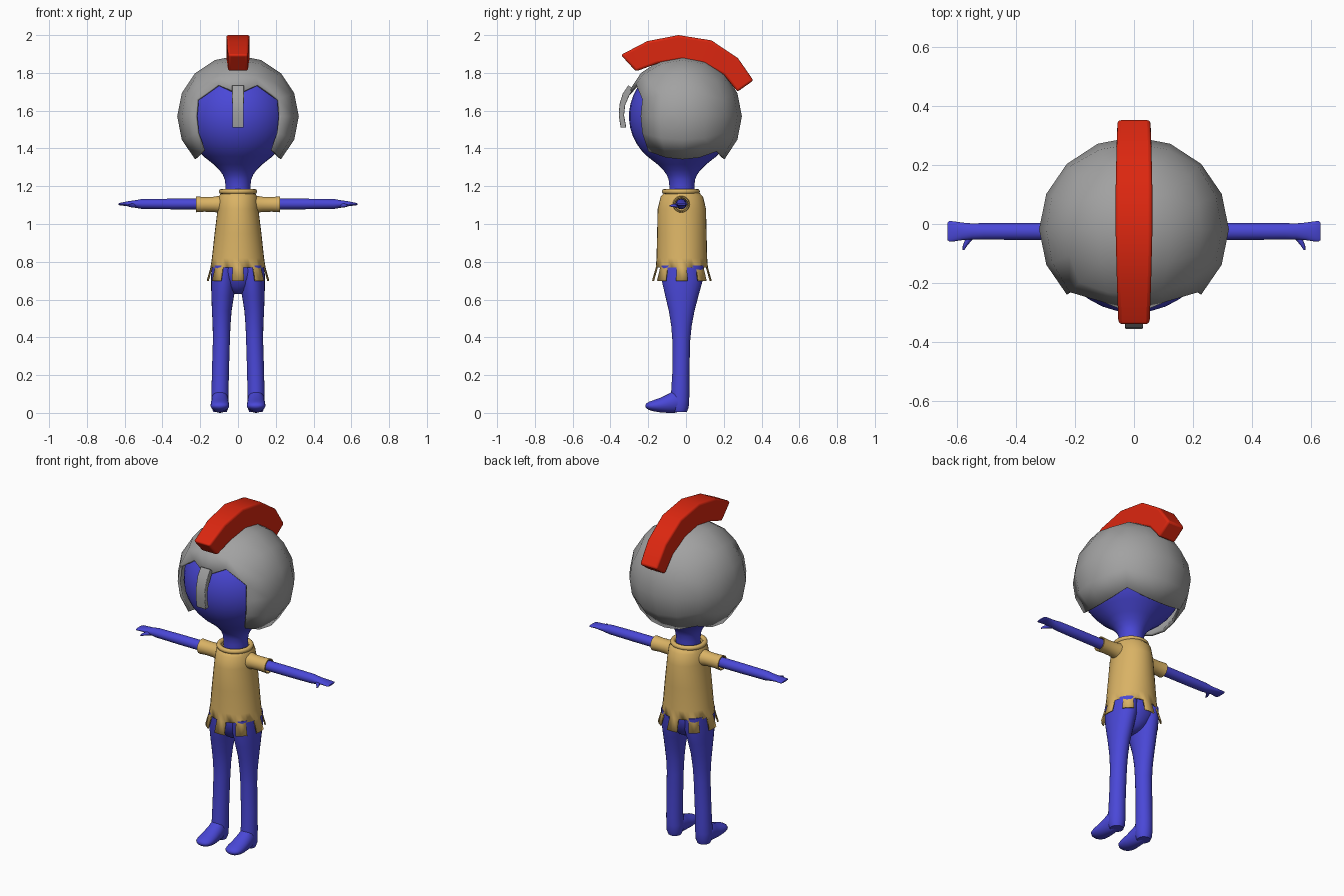
import bpy, bmesh, math
from mathutils import Vector

cube = bpy.data.objects.get("Cube")
if cube:
    bpy.data.objects.remove(cube, do_unlink=True)


def material(name, rgb):
    m = bpy.data.materials.new(name)
    m.use_nodes = True
    m.diffuse_color = (*rgb, 1)
    m.node_tree.nodes["Principled BSDF"].inputs["Base Color"].default_value = (*rgb, 1)
    return m


BLUE = material("blue skin", (0.068, 0.064, 0.68))
GREY = material("helmet grey", (0.36, 0.36, 0.36))
RED = material("crest red", (0.72, 0.02, 0.005))
TAN = material("tunic tan", (0.70, 0.45, 0.13))


def finish(name, bm, mat, mirror=False, thick=0, bevel=0, angle=40):
    bmesh.ops.recalc_face_normals(bm, faces=bm.faces)
    me = bpy.data.meshes.new(name)
    bm.to_mesh(me)
    bm.free()
    me.materials.append(mat)
    me.polygons.foreach_set("use_smooth", [True] * len(me.polygons))
    me.set_sharp_from_angle(angle=math.radians(angle))
    ob = bpy.data.objects.new(name, me)
    bpy.context.scene.collection.objects.link(ob)
    if thick:
        s = ob.modifiers.new("thickness", 'SOLIDIFY')
        s.thickness, s.offset = thick, -1
    if bevel:
        b = ob.modifiers.new("soft edges", 'BEVEL')
        b.width, b.segments = bevel, 3
    if mirror:
        ob.modifiers.new("mirror", 'MIRROR')
    return ob


def skin(name, rings, mat, caps=True, skip=None, **kw):
    """Join equal-length rings of points into a surface."""
    bm = bmesh.new()
    vs = [[bm.verts.new(p) for p in r] for r in rings]
    n = len(rings[0])
    for j in range(len(vs) - 1):
        for i in range(n):
            if skip and skip(j, i):
                continue
            k = (i + 1) % n
            bm.faces.new((vs[j][i], vs[j][k], vs[j + 1][k], vs[j + 1][i]))
    if caps:
        bm.faces.new(vs[0])
        bm.faces.new(vs[-1])
    return finish(name, bm, mat, **kw)


def loft(name, axis, rings, mat, n=24, **kw):
    """Ellipse rings (position, centre a, centre b, radius a, radius b) along an axis."""
    out = []
    for t, a, b, ra, rb in rings:
        ring = []
        for i in range(n):
            w = 2 * math.pi * i / n
            p = [a + ra * math.cos(w), b + rb * math.sin(w)]
            p.insert(axis, t)
            ring.append(p)
        out.append(ring)
    return skin(name, out, mat, **kw)


X, Y, Z = 0, 1, 2
CY = -0.025   # depth of the body's centre line

# Head and neck: one turned shape
R = 0.28
ball = [(1.57 + R * math.cos(w), R * math.sin(w))
        for w in (math.radians(d) for d in range(4, 148, 9))]
neck = [(1.315, 0.128), (1.285, 0.098), (1.26, 0.08), (1.235, 0.07), (1.2, 0.066), (1.12, 0.066)]
loft("head_and_neck", Z, [(z, 0, CY + 0.003, r, r) for z, r in ball + neck], BLUE, n=32)

# Helmet: rounded cube, open underneath and at the face
bm = bmesh.new()
bmesh.ops.create_cube(bm, size=2)
bmesh.ops.subdivide_edges(bm, edges=bm.edges[:], cuts=3, use_grid_fill=True)
opening = []
for f in bm.faces:
    c = f.calc_center_median()
    if c.z < -0.99 or (c.y < -0.99 and c.z < 0.5):
        opening.append(f)
bmesh.ops.delete(bm, geom=opening, context='FACES')
for v in bm.verts:
    if v.co.y < -0.99 and abs(abs(v.co.x) - 0.5) < 0.01 and abs(v.co.z - 0.5) < 0.01:
        v.co.z = 0.75    # arched brow
    d = Vector([math.tan(c * math.pi / 4) for c in v.co]).normalized()
    v.co = Vector((d.x * 0.322, d.y * 0.314 - 0.018, d.z * 0.322 + 1.57))
finish("helmet", bm, GREY, thick=0.015)


def strip(name, sections, mat, **kw):
    """Rectangular sections (outer y, z, inner y, z, half width)."""
    skin(name, [[(-w, oy, oz), (w, oy, oz), (w, iy, iz), (-w, iy, iz)]
                for oy, oz, iy, iz, w in sections], mat, **kw)


# Nose guard
strip("nose_guard", [
    (-0.305, 1.735, -0.28, 1.715, 0.032), (-0.335, 1.69, -0.30, 1.68, 0.032),
    (-0.352, 1.635, -0.322, 1.63, 0.03), (-0.356, 1.575, -0.328, 1.575, 0.03),
    (-0.346, 1.51, -0.316, 1.51, 0.03)], GREY, bevel=0.004)

# Crest
strip("helmet_crest", [
    (-0.345, 1.895, -0.265, 1.808, 0.053), (-0.205, 1.968, -0.15, 1.85, 0.058),
    (-0.04, 2.0, -0.03, 1.87, 0.062), (0.135, 1.972, 0.09, 1.85, 0.062),
    (0.275, 1.878, 0.20, 1.79, 0.059), (0.357, 1.76, 0.272, 1.70, 0.056)],
    RED, bevel=0.012)

# Tunic with a notched hem
profile = [(1.172, 0.07, 0.07), (1.168, 0.088, 0.09), (1.145, 0.102, 0.112),
           (1.08, 0.108, 0.128), (0.95, 0.124, 0.131), (0.82, 0.138, 0.134),
           (0.77, 0.146, 0.138), (0.70, 0.166, 0.158)]
loft("tunic", Z, [(z, 0, CY + 0.003, a, b) for z, a, b in profile], TAN, n=32, caps=False,
     skip=lambda j, i: j == len(profile) - 2 and ((i + 1) // 2) % 2 == 1, thick=0.008)

# Collar
bpy.ops.mesh.primitive_torus_add(major_radius=0.087, minor_radius=0.014, major_segments=32,
                                 minor_segments=8, location=(0, CY - 0.002, 1.172))
collar = bpy.context.object
collar.name = "collar"
collar.data.materials.append(TAN)
bpy.ops.object.shade_smooth()

# Sleeves, hollow at the cuff
loft("sleeves", X, [(x, CY, 1.104, r, r) for x, r in (
    (0.05, 0.052), (0.10, 0.045), (0.13, 0.04), (0.18, 0.039), (0.222, 0.042),
    (0.222, 0.036), (0.19, 0.032))], TAN, mirror=True)

# Arms and flat hands
loft("arms", X, [(x, CY, z, a, b) for x, z, a, b in (
    (0.12, 1.106, 0.03, 0.028), (0.35, 1.106, 0.029, 0.028), (0.51, 1.106, 0.028, 0.026),
    (0.55, 1.106, 0.027, 0.019), (0.585, 1.107, 0.03, 0.013), (0.61, 1.106, 0.034, 0.009),
    (0.626, 1.105, 0.035, 0.007), (0.632, 1.105, 0.03, 0.004))], BLUE, mirror=True)
loft("thumbs", Y, [
    (-0.035, 0.545, 1.10, 0.022, 0.013), (-0.055, 0.562, 1.098, 0.012, 0.01),
    (-0.075, 0.574, 1.097, 0.007, 0.007), (-0.088, 0.578, 1.096, 0.003, 0.003)],
    BLUE, n=12, mirror=True)

# Hips
loft("hips", Z, [(z, 0, CY + 0.005, a, b) for z, a, b in (
    (0.63, 0.02, 0.035), (0.645, 0.05, 0.062), (0.67, 0.085, 0.085),
    (0.71, 0.122, 0.106), (0.75, 0.138, 0.116), (0.85, 0.125, 0.115))], BLUE)

# Legs
loft("legs", Z, [(z, x, y, a, b) for z, x, y, a, b in (
    (0.78, 0.072, -0.02, 0.068, 0.114), (0.70, 0.076, -0.02, 0.067, 0.108),
    (0.62, 0.081, -0.022, 0.06, 0.088), (0.54, 0.086, -0.023, 0.052, 0.068),
    (0.46, 0.087, -0.024, 0.047, 0.054), (0.38, 0.088, -0.025, 0.045, 0.047),
    (0.22, 0.093, -0.027, 0.045, 0.045), (0.12, 0.095, -0.03, 0.045, 0.048),
    (0.07, 0.095, -0.032, 0.046, 0.049), (0.03, 0.095, -0.032, 0.045, 0.046),
    (0.006, 0.095, -0.032, 0.036, 0.037))], BLUE, mirror=True)

# Feet
loft("feet", Y, [(y, 0.096, z, a, b) for y, z, a, b in (
    (0.005, 0.045, 0.02, 0.025), (-0.02, 0.055, 0.04, 0.045), (-0.06, 0.06, 0.046, 0.06),
    (-0.09, 0.051, 0.047, 0.051), (-0.13, 0.042, 0.049, 0.04), (-0.17, 0.038, 0.049, 0.03),
    (-0.195, 0.037, 0.042, 0.022), (-0.209, 0.037, 0.028, 0.014),
    (-0.215, 0.037, 0.01, 0.005))], BLUE, mirror=True)
